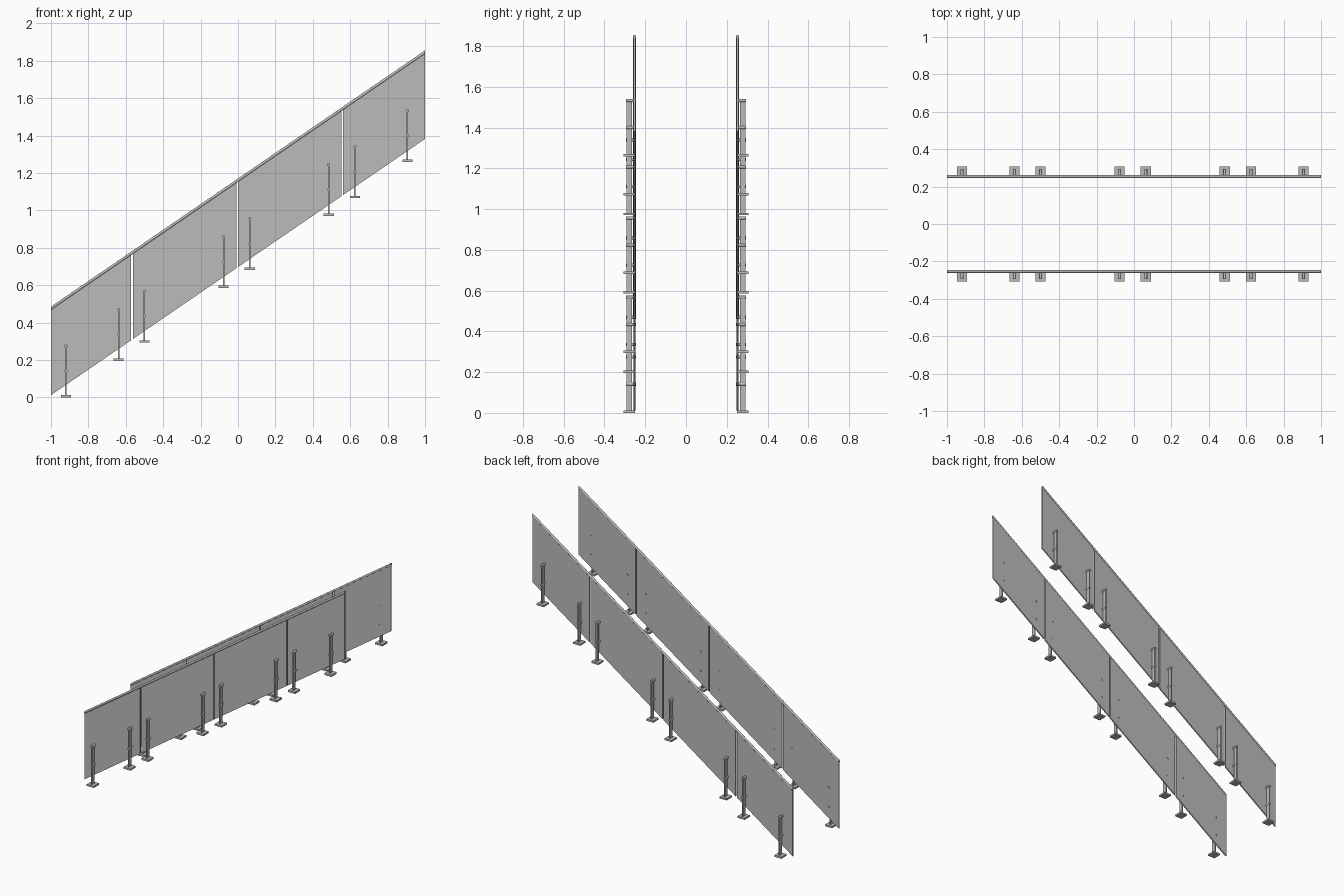
import bpy, bmesh, math
from mathutils import Matrix, Vector

if "Cube" in bpy.data.objects:
    bpy.data.objects.remove(bpy.data.objects["Cube"])

SLOPE = 0.685                      # rise of the balustrade per unit x

grey = bpy.data.materials.new("neutral grey")
grey.diffuse_color = (0.5, 0.5, 0.5, 1)
grey.use_nodes = True
grey.node_tree.nodes["Principled BSDF"].inputs["Base Color"].default_value = grey.diffuse_color


def finish(bm, name, smooth=False):
    bmesh.ops.recalc_face_normals(bm, faces=bm.faces)
    me = bpy.data.meshes.new(name)
    bm.to_mesh(me)
    bm.free()
    me.materials.append(grey)
    ob = bpy.data.objects.new(name, me)
    bpy.context.collection.objects.link(ob)
    if smooth:
        bpy.ops.object.select_all(action='DESELECT')
        ob.select_set(True)
        bpy.context.view_layer.objects.active = ob
        bpy.ops.object.shade_smooth_by_angle(angle=math.radians(40))
    return ob


def sloped_prism(name, section, x0, x1, smooth=False):
    """Sweep a (y, z) section along the slope with vertical end cuts."""
    bm = bmesh.new()
    rise = SLOPE * (x0 + 1)
    face = bm.faces.new([bm.verts.new((x0, y, z + rise)) for y, z in section])
    ext = bmesh.ops.extrude_face_region(bm, geom=[face], use_keep_orig=True)
    moved = [g for g in ext["geom"] if isinstance(g, bmesh.types.BMVert)]
    bmesh.ops.translate(bm, verts=moved, vec=(x1 - x0, 0, SLOPE * (x1 - x0)))
    return finish(bm, name, smooth)


def box(name, lo, hi):
    bm = bmesh.new()
    lo, hi = Vector(lo), Vector(hi)
    m = Matrix.Translation((lo + hi) / 2) @ Matrix.Diagonal((*(hi - lo), 1))
    bmesh.ops.create_cube(bm, size=1, matrix=m)
    return finish(bm, name)


def cylinder_y(name, x, z, y0, y1, r):
    bm = bmesh.new()
    m = Matrix.Translation((x, (y0 + y1) / 2, z)) @ Matrix.Rotation(math.pi / 2, 4, 'X')
    bmesh.ops.create_cone(bm, cap_ends=True, segments=20, radius1=r, radius2=r,
                          depth=abs(y1 - y0), matrix=m)
    return finish(bm, name, True)


panels = [(-1, -0.571), (-0.562, -0.007), (0.001, 0.553), (0.562, 1)]
posts = [(-0.92, 0), (-0.638, 0.195), (-0.5, 0.293), (-0.077, 0.585),
         (0.063, 0.682), (0.485, 0.97), (0.625, 1.066), (0.906, 1.259)]

for s, side in ((-1, "front"), (1, "back")):
    # glass panels
    for x0, x1 in panels:
        sloped_prism(side + "_panel",
                     [(s * 0.248, 0.012), (s * 0.257, 0.012),
                      (s * 0.257, 0.472), (s * 0.248, 0.472)], x0, x1)
    # round handrail along the top
    ring = [(s * 0.2535 + 0.0078 * math.cos(a), 0.476 + 0.0092 * math.sin(a))
            for a in (2 * math.pi * i / 20 for i in range(20))]
    sloped_prism(side + "_handrail", ring, -1, 1, True)

    for x, z in posts:
        # foot plate and flat upright
        box(side + "_foot_plate", (x - 0.027, min(s * 0.25, s * 0.307), z),
            (x + 0.027, max(s * 0.25, s * 0.307), z + 0.012))
        box(side + "_post", (x - 0.004, min(s * 0.265, s * 0.292), z + 0.012),
            (x + 0.004, max(s * 0.265, s * 0.292), z + 0.281))
        # standoffs clamping the glass, with heads on the inner side
        for h in (0.141, 0.274):
            cylinder_y(side + "_standoff", x, z + h, s * 0.257, s * 0.295, 0.008)
            cylinder_y(side + "_bolt_head", x, z + h, s * 0.2455, s * 0.249, 0.008)
